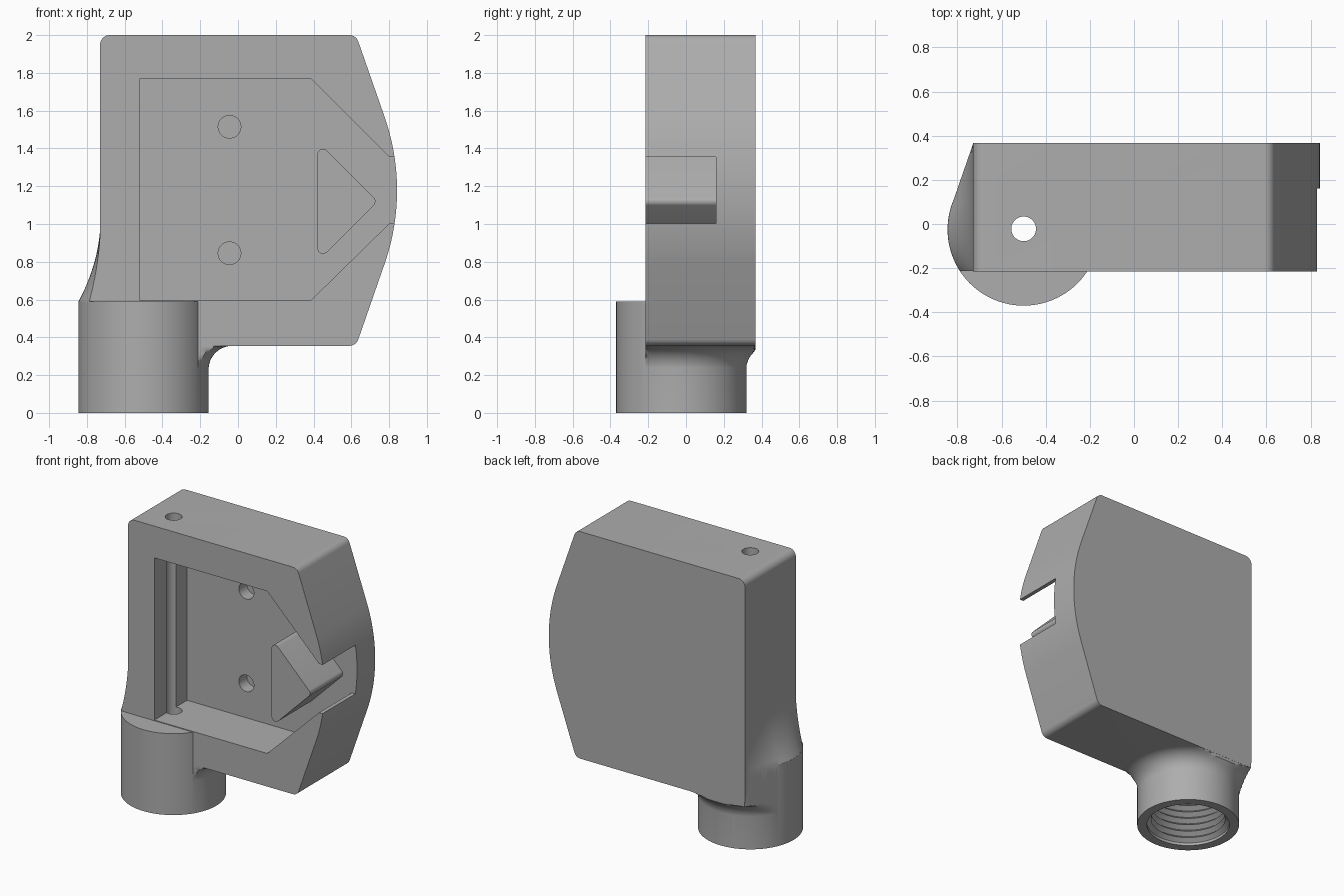
import bpy, bmesh
from math import sin, cos, tan, pi, radians, acos, atan2, sqrt
from mathutils import Vector

if "Cube" in bpy.data.objects:
    bpy.data.objects.remove(bpy.data.objects["Cube"])

grey = bpy.data.materials.new("mid_grey")
grey.use_nodes = True
colour = (0.42, 0.42, 0.42, 1)
grey.diffuse_color = colour
grey.node_tree.nodes["Principled BSDF"].inputs["Base Color"].default_value = colour

FRONT, BACK, FLOOR = -0.215, 0.368, 0.16
CX, CY, R = -0.5, -0.025, 0.345
MID = 1.178


def loft(name, rings):
    """Skin a stack of equal-length rings and cap both ends."""
    bm = bmesh.new()
    rows = [[bm.verts.new(p) for p in ring] for ring in rings]
    for a, b in zip(rows, rows[1:]):
        for i in range(len(a)):
            j = (i + 1) % len(a)
            bm.faces.new((a[i], a[j], b[j], b[i]))
    bm.faces.new(rows[0])
    bm.faces.new(rows[-1])
    bmesh.ops.recalc_face_normals(bm, faces=bm.faces)
    mesh = bpy.data.meshes.new(name)
    bm.to_mesh(mesh)
    bm.free()
    mesh.materials.append(grey)
    ob = bpy.data.objects.new(name, mesh)
    bpy.context.collection.objects.link(ob)
    return ob


def prism(name, outline, y0, y1):
    return loft(name, [[(x, y, z) for x, z in outline] for y in (y0, y1)])


def disc(cx, cy, z, r, n=64):
    return [(cx + r * cos(2 * pi * i / n), cy + r * sin(2 * pi * i / n), z) for i in range(n)]


def rounded(corners, steps=8):
    """Outline from (x, z, radius) corners; zero radius stays sharp."""
    out = []
    for i, (x, z, r) in enumerate(corners):
        p = Vector((x, z))
        if not r:
            out.append(p)
            continue
        a = (Vector(corners[i - 1][:2]) - p).normalized()
        b = (Vector(corners[(i + 1) % len(corners)][:2]) - p).normalized()
        half = a.angle(b) / 2
        c = p + (a + b).normalized() * r / sin(half)
        u = p + a * r / tan(half) - c
        v = p + b * r / tan(half) - c
        w = pi - 2 * half
        for k in range(steps + 1):
            t = k / steps
            out.append(c + (u * sin((1 - t) * w) + v * sin(t * w)) / sin(w))
    return out


def combine(target, other, operation):
    mod = target.modifiers.new(operation, 'BOOLEAN')
    mod.operation = operation
    mod.solver = 'EXACT'
    mod.object = other
    bpy.context.view_layer.objects.active = target
    bpy.ops.object.modifier_apply(modifier=mod.name)
    bpy.data.objects.remove(other)


# Housing slab with a bowed right side
bow_r, bow_a = 1.18, radians(19.3)
bow = []
for k in range(25):
    a = bow_a * (1 - k / 12)
    bow.append((0.842 - bow_r * (1 - cos(a)), MID + bow_r * sin(a), 0))
housing = prism("housing", rounded(
    [(-0.73, 0.355, 0.05), (-0.73, 2, 0.05), (0.625, 2, 0.05)] + bow + [(0.625, 0.355, 0.05)]),
    FRONT, BACK)

# Round neck
neck = loft("neck", [disc(CX, CY, z, R, 96) for z in (0, 0.59)])

# Plan limits shared by the flare and the side fairing
r_in = R - 0.001
corner = Vector((-0.228, BACK - CY - 0.001))
corner_a = atan2(corner.y, corner.x)
tangent_a = corner_a + acos(r_in / corner.length)
front_gap, back_gap = CY - FRONT - 0.001, corner.y


def limit(a):
    if sin(a) < 0:
        lim = front_gap / max(-sin(a), 1e-4)
        return min(lim, r_in) if cos(a) < 0 else lim
    if a <= corner_a:
        return back_gap / max(sin(a), 1e-4)
    return r_in / cos(a - tangent_a) if a < tangent_a else r_in


# Flare under the housing
angles = [2 * pi * i / 120 for i in range(120)]
levels = [(0.23 + 0.125 * sin(t * pi / 16), r_in + 0.125 * (1 - cos(t * pi / 16))) for t in range(9)]
levels = [(0.15, r_in - 0.003)] + levels + [(0.55, r_in + 0.125)]
flare = loft("flare", [
    [(CX + min(r, limit(a)) * cos(a), CY + min(r, limit(a)) * sin(a), z) for a in angles]
    for z, r in levels])

# Fairing that sweeps the neck up into the left wall
end_a = pi + atan2(front_gap, sqrt(r_in ** 2 - front_gap ** 2))
sweep = [corner_a + (end_a - corner_a) * i / 30 for i in range(31)]
edge = [(limit(a) * cos(a), limit(a) * sin(a)) for a in sweep]
rings = []
for k in range(-1, 15):
    z = 0.5 if k < 0 else 0.59 + 0.44 * k / 14
    f = 1 if k < 0 else (1 - k / 14) ** 2
    ring = [(CX + corner.x + (x - corner.x) * f, CY + y, z) for x, y in edge]
    rings.append(ring + [(-0.62, CY - front_gap, z), (-0.62, CY + back_gap, z)])
fairing = loft("fairing", rings)

for part in (neck, flare, fairing):
    combine(housing, part, 'UNION')

# Pocket opening through the right side
pocket = prism("pocket_cutter", [
    (-0.52, 0.595), (-0.52, 1.77), (0.385, 1.77), (0.8, 1.355),
    (1, 1.355), (1, 1.002), (0.8, 1.002), (0.385, 0.595)], FRONT - 0.3, FLOOR)
combine(housing, pocket, 'DIFFERENCE')

# Blind screw holes in the pocket floor
for z in (0.845, 1.515):
    hole = [(x - 0.045, y + z) for x, y, _ in disc(0, 0, 0, 0.06, 40)]
    combine(housing, prism("screw_cutter", hole, FLOOR - 0.05, FLOOR + 0.09), 'DIFFERENCE')

# Threaded socket, then the long vertical bore
thread = [disc(CX, CY, -0.05, 0.28)]
for k in range(10):
    thread += [disc(CX, CY, 0.02 + 0.05 * k, 0.28), disc(CX, CY, 0.045 + 0.05 * k, 0.25)]
combine(housing, loft("thread_cutter", thread), 'DIFFERENCE')
bore = loft("bore_cutter", [disc(CX, CY + 0.003, z, 0.056, 40) for z in (0.4, 2.1)])
combine(housing, bore, 'DIFFERENCE')

# Wedge standing in the pocket
wedge = prism("wedge_block", rounded(
    [(0.42, 0.8, 0.03), (0.42, 1.44, 0.03), (0.74, 1.12, 0.03)]), FRONT, FLOOR + 0.02)

for ob in (housing, wedge):
    bpy.ops.object.select_all(action='DESELECT')
    ob.select_set(True)
    bpy.context.view_layer.objects.active = ob
    bpy.ops.object.shade_smooth_by_angle(angle=radians(25))
